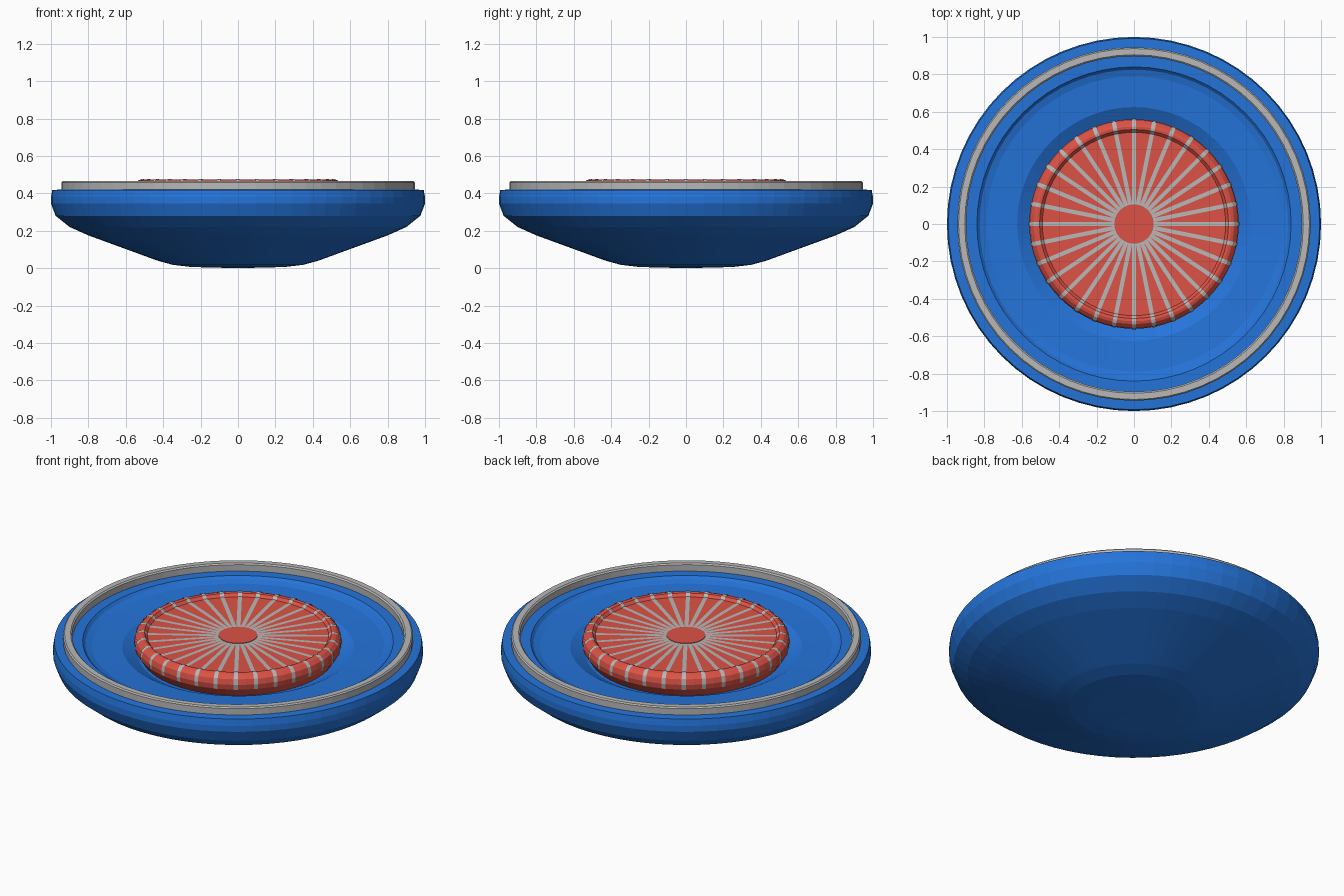
import bpy, bmesh, math

if "Cube" in bpy.data.objects:
    bpy.data.objects.remove(bpy.data.objects["Cube"])

SEG = 64


def material(name, col):
    m = bpy.data.materials.new(name)
    m.diffuse_color = (*col, 1)
    m.use_nodes = True
    m.node_tree.nodes["Principled BSDF"].inputs["Base Color"].default_value = m.diffuse_color
    return m


BLUE = material("blue", (0.018, 0.175, 0.70))
RED = material("red", (0.72, 0.085, 0.06))
GREY = material("light grey", (0.48, 0.48, 0.48))


def finish(bm, name, mat):
    me = bpy.data.meshes.new(name)
    bm.to_mesh(me)
    bm.free()
    ob = bpy.data.objects.new(name, me)
    bpy.context.collection.objects.link(ob)
    me.materials.append(mat)
    return ob


def lathe(name, profile, mat, closed=False):
    """Revolve (radius, z) points about z; profile runs counter-clockwise."""
    bm = bmesh.new()
    rings = []
    for r, z in profile:
        if r == 0:
            rings.append([bm.verts.new((0, 0, z))] * SEG)
        else:
            rings.append([bm.verts.new((r * math.cos(2 * math.pi * i / SEG),
                                        r * math.sin(2 * math.pi * i / SEG), z))
                          for i in range(SEG)])
    pairs = list(zip(rings, rings[1:]))
    if closed:
        pairs.append((rings[-1], rings[0]))
    for a, b in pairs:
        for i in range(SEG):
            j = (i + 1) % SEG
            vs = list(dict.fromkeys([a[i], a[j], b[j], b[i]]))
            if len(vs) > 2:
                bm.faces.new(vs)
    bmesh.ops.recalc_face_normals(bm, faces=bm.faces)
    return finish(bm, name, mat)


# Dish body: shallow bowl outside, stepped floor inside
lathe("dish_body", [
    (0, 0), (0.25, 0.006), (0.35, 0.018), (0.43, 0.04), (0.80, 0.175),
    (0.90, 0.22), (0.975, 0.28), (1.0, 0.345), (1.0, 0.38), (0.993, 0.418),
    (0.95, 0.42), (0.84, 0.42), (0.825, 0.405), (0.79, 0.395),
    (0.625, 0.385), (0.54, 0.34), (0, 0.34)], BLUE)

# Raised rim ring
lathe("rim_ring", [(0.945, 0.41), (0.945, 0.458), (0.938, 0.465),
                   (0.905, 0.465), (0.897, 0.458), (0.897, 0.41)], GREY, True)

# Central disc with a raised rounded edge and recessed face
lathe("center_disc", [
    (0, 0.335), (0.52, 0.335), (0.555, 0.39), (0.56, 0.42), (0.553, 0.45),
    (0.535, 0.468), (0.52, 0.473), (0.505, 0.471), (0.49, 0.455), (0, 0.45)], RED)

# Thin radial stripes that follow the disc surface
path = [(0.09, 0.451), (0.49, 0.455), (0.505, 0.471), (0.52, 0.473),
        (0.535, 0.468), (0.553, 0.45), (0.56, 0.42), (0.555, 0.39)]
bm = bmesh.new()
for k in range(32):
    a = 2 * math.pi * k / 32
    c, s = math.cos(a), math.sin(a)
    prev = None
    for r, z in path:
        r += 0.003 if r > 0.53 else 0
        z += 0.003 if z > 0.44 else 0
        pair = [bm.verts.new((r * c - w * s, r * s + w * c, z))
                for w in (-0.011, 0.011)]
        if prev:
            bm.faces.new((prev[0], pair[0], pair[1], prev[1]))
        prev = pair
finish(bm, "radial_stripes", GREY)

# Plain hub plate where the stripes meet
lathe("hub_plate", [(0, 0.45), (0.105, 0.45), (0.105, 0.457), (0, 0.457)], RED)
